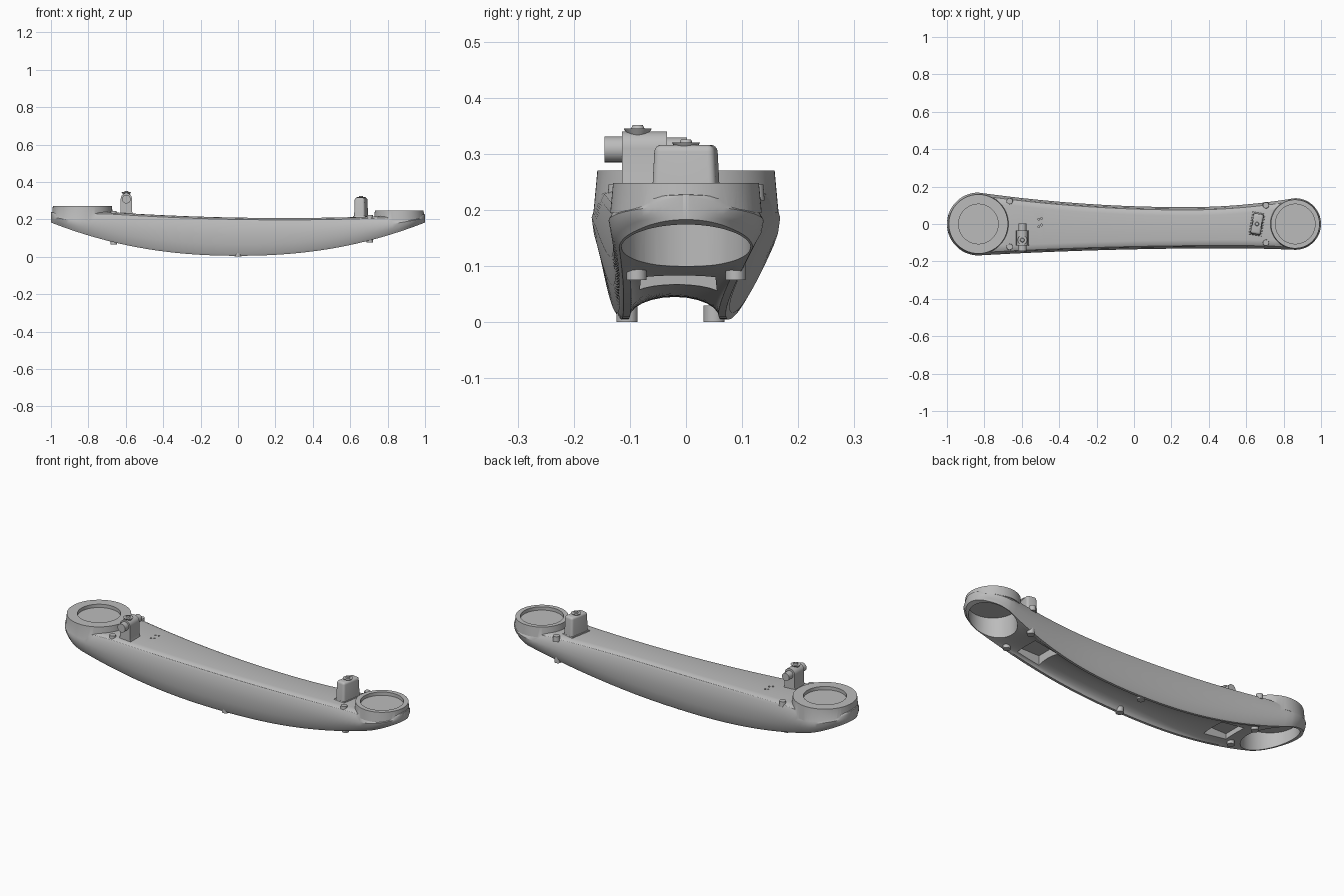
import bpy, bmesh, math
from mathutils import Matrix, Vector

cube = bpy.data.objects.get("Cube")
if cube:
    bpy.data.objects.remove(cube, do_unlink=True)

grey = bpy.data.materials.new("plain_grey")
grey.use_nodes = True
grey.diffuse_color = (0.5, 0.5, 0.5, 1)
for node in grey.node_tree.nodes:
    if node.type == 'BSDF_PRINCIPLED':
        node.inputs["Base Color"].default_value = (0.5, 0.5, 0.5, 1)

# End hubs: centre x, body radius, rim radius, rim height, bore radius
LEFT_HUB = (0.862, 0.138, 0.130, 0.248, 0.115)
RIGHT_HUB = (-0.832, 0.168, 0.158, 0.270, 0.140)


def finish(name, bm, smooth=True):
    bmesh.ops.recalc_face_normals(bm, faces=bm.faces)
    mesh = bpy.data.meshes.new(name)
    bm.to_mesh(mesh)
    bm.free()
    obj = bpy.data.objects.new(name, mesh)
    bpy.context.collection.objects.link(obj)
    mesh.materials.append(grey)
    if smooth:
        shade(obj)
    return obj


def activate(obj):
    bpy.ops.object.select_all(action='DESELECT')
    obj.select_set(True)
    bpy.context.view_layer.objects.active = obj


def shade(obj):
    activate(obj)
    bpy.ops.object.shade_smooth_by_angle(angle=math.radians(32))


def cylinder(name, x, y, z0, z1, r0, r1=None, sides=24, smooth=True):
    bm = bmesh.new()
    bmesh.ops.create_cone(bm, cap_ends=True, segments=sides, radius1=r0,
                          radius2=r0 if r1 is None else r1, depth=z1 - z0,
                          matrix=Matrix.Translation((x, y, (z0 + z1) / 2)))
    return finish(name, bm, smooth)


def box(name, centre, size, taper=1.0, bevel=0.0, turn=0.0):
    bm = bmesh.new()
    bmesh.ops.create_cube(bm, size=1)
    for v in bm.verts:
        f = taper if v.co.z > 0 else 1
        v.co = Vector((v.co.x * size[0] * f, v.co.y * size[1] * f, v.co.z * size[2]))
    if bevel:
        edges = [e for e in bm.edges if max(v.co.z for v in e.verts) > 0]
        bmesh.ops.bevel(bm, geom=edges, offset=bevel, segments=4, profile=0.5,
                        affect='EDGES')
    bm.transform(Matrix.Translation(centre) @ Matrix.Rotation(turn, 4, 'Z'))
    return finish(name, bm)


def boolean(target, other, operation):
    other.hide_render = True
    mod = target.modifiers.new(operation.lower(), 'BOOLEAN')
    mod.operation = operation
    mod.solver = 'EXACT'
    mod.object = other
    activate(target)
    bpy.ops.object.modifier_apply(modifier=mod.name)
    bpy.data.objects.remove(other, do_unlink=True)


# Shape curves of the arm
def deck(x):
    return min(0.238, 0.207 + 0.036 * (x - 0.25) ** 2)


def keel(x):
    return 0.005 + 0.178 * abs(x) ** 2.2


def outline(x):
    for cx, r in (LEFT_HUB[:2], RIGHT_HUB[:2]):
        if abs(x) > abs(cx) and x * cx > 0:
            w = math.sqrt(max(0, r * r - (x - cx) ** 2))
            return -w, w
    back = 0.09 + (0.063 if x < 0.28 else 0.143) * (x - 0.28) ** 2
    front = 0.13 + (0.0215 if x < 0.5 else 0.061) * (x - 0.5) ** 2
    return -front, back


def section(x):
    lo, hi = outline(x)
    c, w = (lo + hi) / 2, (hi - lo) / 2
    k = min(1, w / 0.1)
    zt, zb = deck(x), keel(x)
    arch = 0.04 * max(0, 1 - (x / 0.75) ** 2)
    wi = w - 0.032 * k
    half = [(w - 0.045 * k, zt), (w - 0.027 * k, zt - 0.003 * k),
            (w - 0.015 * k, zt - 0.010 * k), (w - 0.009 * k, zt - 0.022 * k),
            (w, zb + 0.55 * (zt - zb)), (w - 0.004 * k, zb + 0.3 * (zt - zb)),
            (w - 0.012 * k, zb + 0.012 * k), (w - 0.019 * k, zb), (wi, zb)]
    half += [(wi * math.cos(a), zb + arch * math.sin(a))
             for a in (math.pi * i / 12 for i in range(1, 6))]
    ring = half + [(0, zb + arch)] + [(-y, z) for y, z in reversed(half)]
    return [(x, c + y, z) for y, z in ring]


# Arm body lofted through cross-sections, closely spaced at the rounded ends
stations = []
for cx, r in (RIGHT_HUB[:2], LEFT_HUB[:2]):
    side = math.copysign(1, cx)
    arc = [cx + side * r * math.sin(math.radians(a)) for a in range(0, 89, 6)]
    arc.append(cx + side * r * 0.999)
    stations += arc
span = LEFT_HUB[0] - RIGHT_HUB[0]
stations += [RIGHT_HUB[0] + span * i / 48 for i in range(1, 48)]
bm = bmesh.new()
loops = [[bm.verts.new(p) for p in section(x)] for x in sorted(stations)]
for a, b in zip(loops, loops[1:]):
    for i in range(len(a)):
        j = (i + 1) % len(a)
        bm.faces.new((a[i], a[j], b[j], b[i]))
bm.faces.new(loops[0])
bm.faces.new(loops[-1])
arm = finish("arm_body", bm, False)

# Raised hub rims, bored from below and recessed on top
for cx, r, rim, top, bore in (LEFT_HUB, RIGHT_HUB):
    boolean(arm, cylinder("rim", cx, 0, 0.195, top, r - 0.003, rim, 72, False), 'UNION')
    boolean(arm, cylinder("bore", cx, 0, -0.1, top - 0.035, bore, None, 64, False),
            'DIFFERENCE')
    boolean(arm, cylinder("recess", cx, 0, top - 0.018, top + 0.1, 0.106, None, 64, False),
            'DIFFERENCE')

# Pockets under the arm and small holes in the deck
for x in (-0.56, 0.58):
    lo, hi = outline(x)
    boolean(arm, box("pocket", (x, (lo + hi) / 2, 0.05), (0.15, 0.15, 0.11), 0.85),
            'DIFFERENCE')
for x, y in ((-0.51, 0.025), (-0.495, 0.03), (-0.51, -0.015), (-0.495, -0.005)):
    boolean(arm, cylinder("pin_hole", x, y, 0.2, 0.3, 0.005, None, 12, False), 'DIFFERENCE')
shade(arm)

# Deck screws and the bosses beneath them
for x, wide in ((-0.665, 0.122), (0.705, 0.1)):
    for side, word in ((-1, "front"), (1, "back")):
        end = "left" if x > 0 else "right"
        z = deck(x)
        cylinder(f"{word}_{end}_deck_screw", x, side * wide, z - 0.02, z + 0.008,
                 0.018, 0.016)
        cylinder(f"{word}_{end}_boss", x, side * 0.088, keel(x) - 0.012, keel(x) + 0.02, 0.018)

# Feet under the middle
for y, word in ((-0.105, "front"), (0.05, "back")):
    cylinder(word + "_foot", 0, y, 0, 0.03, 0.019)

# Left post: tapered block with a capped screw
box("left_post", (0.658, 0, 0.255), (0.06, 0.12, 0.122), 0.9, 0.012, math.radians(-10))
box("left_post_foot", (0.658, 0, 0.209), (0.074, 0.132, 0.016), 0.9, 0, math.radians(-10))
cylinder("left_post_collar", 0.658, 0, 0.305, 0.32, 0.016, 0.025)
cylinder("left_post_screw", 0.658, 0, 0.318, 0.326, 0.012, 0.009)

# Right post: upright with a rounded head, a cross barrel and a capped screw
PX, PY = -0.597, -0.074
bm = bmesh.new()
arc = [(0.03 * math.cos(math.pi * i / 16), 0.31 + 0.03 * math.sin(math.pi * i / 16))
       for i in range(17)]
profile = [(-0.036, 0.225), (0.036, 0.225), (0.03, 0.245)] + arc + [(-0.03, 0.245)]
face = bm.faces.new([bm.verts.new((PX + x, PY - 0.04, z)) for x, z in profile])
new = bmesh.ops.extrude_face_region(bm, geom=[face])["geom"]
bmesh.ops.translate(bm, vec=(0, 0.08, 0),
                    verts=[v for v in new if isinstance(v, bmesh.types.BMVert)])
finish("right_post", bm)


def barrel(name, y0, y1, z, r):
    bm = bmesh.new()
    bmesh.ops.create_cone(bm, cap_ends=True, segments=32, radius1=r, radius2=r,
                          depth=y1 - y0, matrix=Matrix.Translation((PX, (y0 + y1) / 2, z))
                          @ Matrix.Rotation(math.pi / 2, 4, 'X'))
    finish(name, bm)


barrel("right_post_barrel", -0.145, -0.1, 0.308, 0.023)
barrel("right_post_pin", -0.05, 0.002, 0.308, 0.021)
cylinder("right_post_collar", PX, -0.086, 0.332, 0.345, 0.017, 0.025)
cylinder("right_post_screw", PX, -0.086, 0.343, 0.351, 0.013, 0.009)
